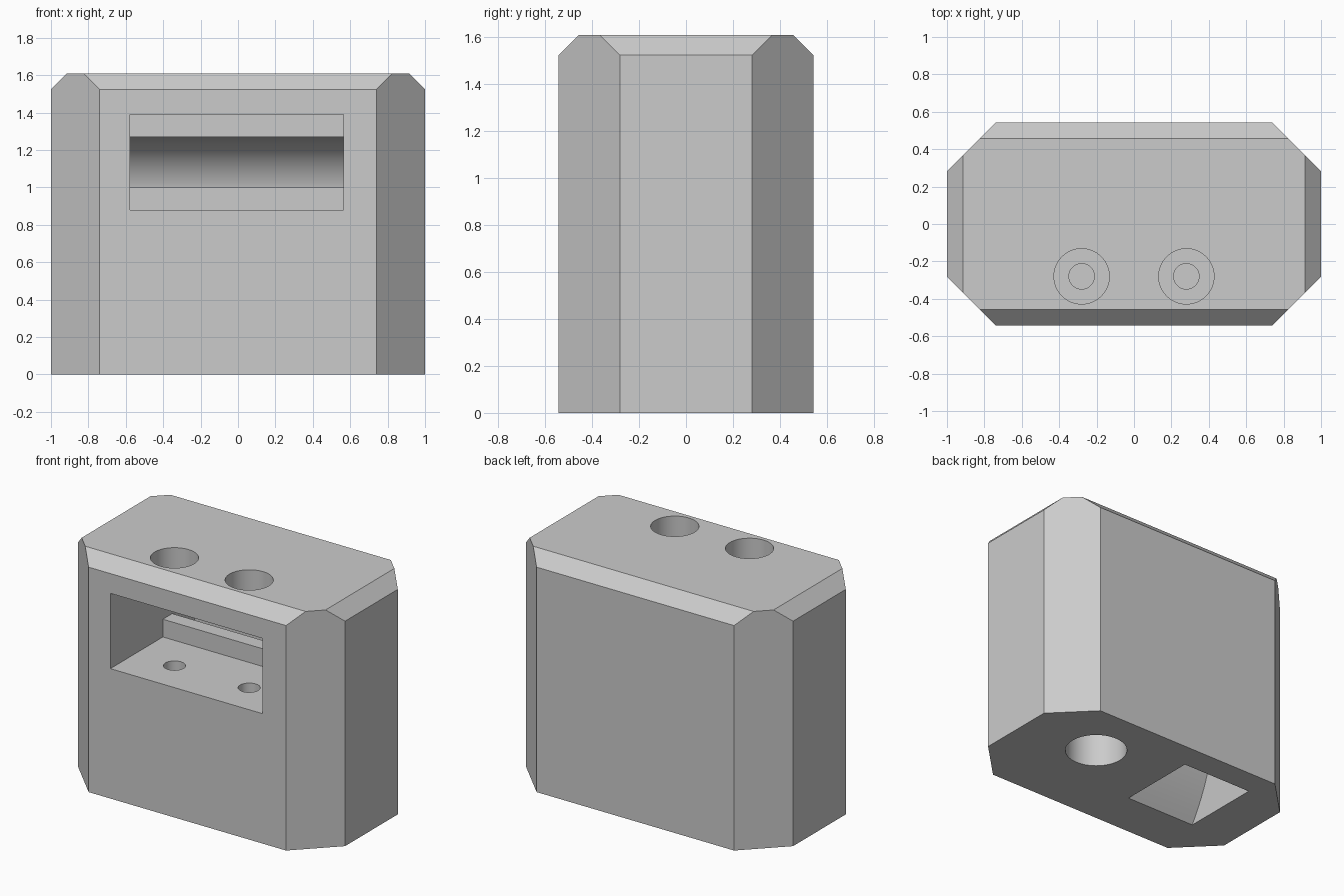
import bpy
import bmesh
from math import sqrt

if "Cube" in bpy.data.objects:
    bpy.data.objects.remove(bpy.data.objects["Cube"])

# One plain grey for the whole block
grey = bpy.data.materials.new("light_grey")
grey.use_nodes = True
colour = (0.6, 0.6, 0.6, 1)
grey.diffuse_color = colour
grey.node_tree.nodes["Principled BSDF"].inputs["Base Color"].default_value = colour


def to_object(name, bm):
    bmesh.ops.recalc_face_normals(bm, faces=bm.faces)
    mesh = bpy.data.meshes.new(name)
    bm.to_mesh(mesh)
    bm.free()
    mesh.materials.append(grey)
    obj = bpy.data.objects.new(name, mesh)
    bpy.context.collection.objects.link(obj)
    return obj


def loft(name, sections):
    """Solid through stacked rectangles (x0, x1, y0, y1, z)."""
    bm = bmesh.new()
    rings = [[bm.verts.new((x, y, z)) for x, y in ((x0, y0), (x1, y0), (x1, y1), (x0, y1))]
             for x0, x1, y0, y1, z in sections]
    for low, high in zip(rings, rings[1:]):
        for i in range(4):
            j = (i + 1) % 4
            bm.faces.new((low[i], low[j], high[j], high[i]))
    bm.faces.new(rings[0])
    bm.faces.new(rings[-1])
    return to_object(name, bm)


def cylinder(name, x, y, z0, z1, radius):
    bm = bmesh.new()
    bmesh.ops.create_cone(bm, cap_ends=True, segments=64, radius1=radius,
                          radius2=radius, depth=z1 - z0)
    bmesh.ops.translate(bm, verts=bm.verts, vec=(x, y, (z0 + z1) / 2))
    return to_object(name, bm)


def cut(body, cutter):
    cutter.hide_render = True
    mod = body.modifiers.new("cut", 'BOOLEAN')
    mod.operation = 'DIFFERENCE'
    mod.solver = 'EXACT'
    mod.object = cutter
    bpy.context.view_layer.objects.active = body
    bpy.ops.object.modifier_apply(modifier=mod.name)
    bpy.data.objects.remove(cutter)


# Housing block: chamfered corners and chamfered top rim
W, D, H, CORNER, RIM = 1.0, 0.542, 1.61, 0.26, 0.086
bm = bmesh.new()
for z, inset in ((0, 0), (H - RIM, 0), (H, RIM)):
    for sx in (-1, 1):
        for sy in (-1, 1):
            bm.verts.new((sx * (W - inset), sy * (D - CORNER + inset), z))
            bm.verts.new((sx * (W - CORNER + inset), sy * (D - inset), z))
bmesh.ops.convex_hull(bm, input=bm.verts)
bmesh.ops.dissolve_limit(bm, angle_limit=0.02, verts=bm.verts, edges=bm.edges)
housing = to_object("housing", bm)

# Front recess
X0, X1, BACK, FLOOR, CEIL = -0.577, 0.563, 0.02, 0.88, 1.39
cut(housing, loft("recess_cutter", [(X0, X1, -0.7, BACK, FLOOR), (X0, X1, -0.7, BACK, CEIL)]))

# Chute: square mouth underneath, widening upward, curving forward into the recess
LEDGE, ARC_Z, REAR, SLOT_TOP = 1.0, 0.93, 0.36, 1.27
RADIUS = SLOT_TOP - ARC_Z


def rear(z):
    if z <= ARC_Z:
        return REAR
    return BACK + sqrt(max(0, RADIUS ** 2 - (z - ARC_Z) ** 2))


sections = [(-0.67, -0.13, -0.21, REAR, -0.05)]
for i in range(21):
    z = LEDGE * i / 20
    t = min(1, z / FLOOR)
    sections.append((-0.67 + t * (X0 + 0.67), -0.13 + t * (X1 + 0.13),
                     0.12 - 0.33 * (1 - z) ** 2.5, rear(z), z))
for i in range(25):
    t = i / 24
    z = LEDGE + (SLOT_TOP - LEDGE) * (1 - (1 - t) ** 2)
    sections.append((X0, X1, BACK - 0.05, rear(z), z))
cut(housing, loft("chute_cutter", sections))

# Access holes through the top, and screw holes in the recess floor
for x in (-0.28, 0.28):
    cut(housing, cylinder("access_cutter", x, -0.28, CEIL - 0.1, H + 0.1, 0.148))
    cut(housing, cylinder("screw_cutter", x, -0.28, 0.45, FLOOR + 0.1, 0.068))

# Round socket underneath
cut(housing, cylinder("socket_cutter", 0.43, 0.13, -0.1, 0.35, 0.2))

# Smooth curved walls, crisp edges elsewhere
bpy.ops.object.select_all(action='DESELECT')
housing.select_set(True)
bpy.context.view_layer.objects.active = housing
bpy.ops.object.shade_smooth_by_angle(angle=0.5)
